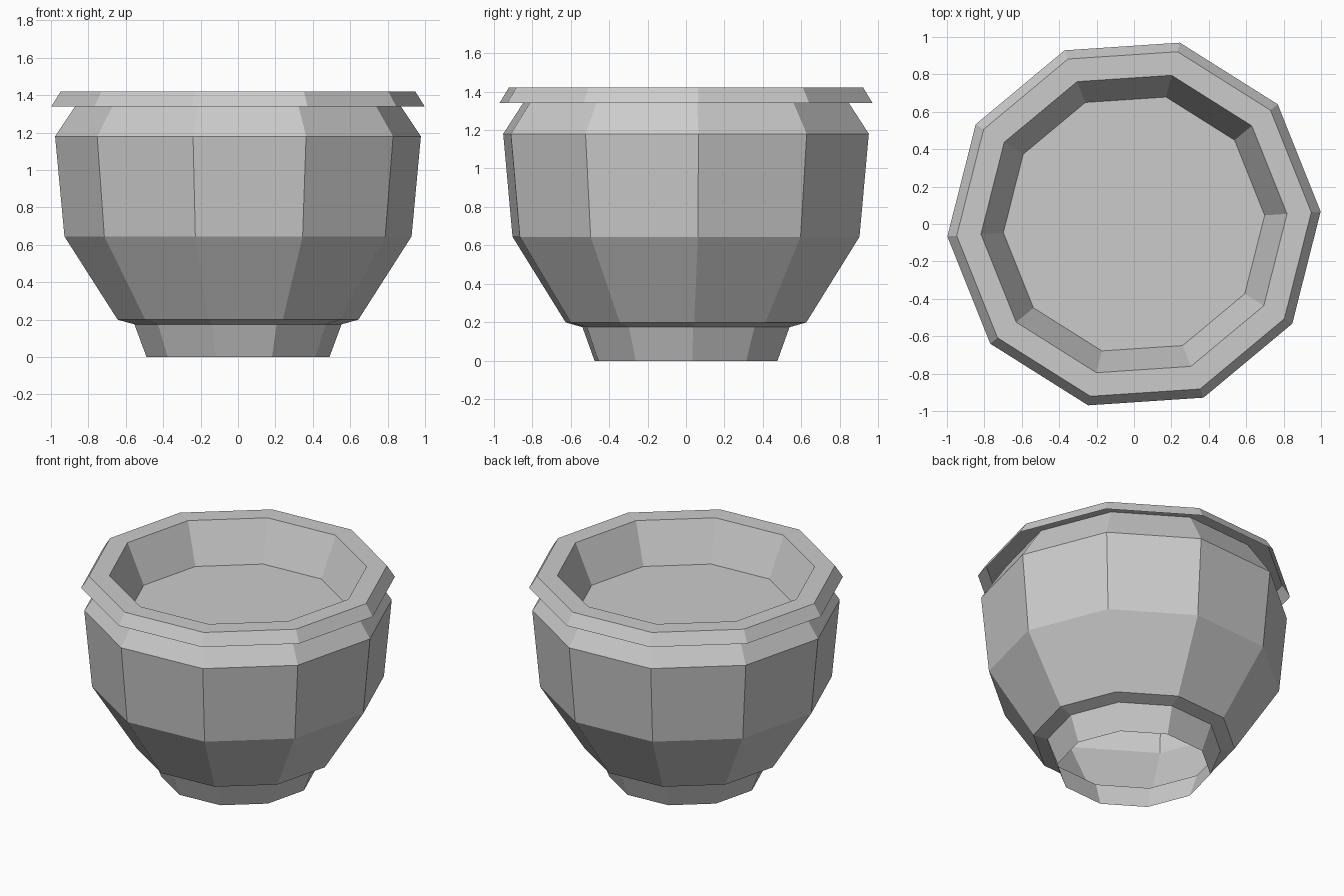
import bpy
import bmesh
from math import cos, sin, radians, tau

SIDES = 10
TURN = radians(3.8)

cube = bpy.data.objects.get("Cube")
if cube:
    bpy.data.objects.remove(cube, do_unlink=True)

# Single plain grey
grey = bpy.data.materials.new("plain_grey")
grey.use_nodes = True
colour = (0.6, 0.6, 0.6, 1)
grey.diffuse_color = colour
grey.node_tree.nodes["Principled BSDF"].inputs["Base Color"].default_value = colour


def lathe(name, profile, cap_end=False):
    """Spin (radius, height) points into an open ten-sided shell."""
    bm = bmesh.new()
    rings = []
    for r, z in profile:
        angles = [TURN + tau * i / SIDES for i in range(SIDES)]
        rings.append([bm.verts.new((r * cos(a), r * sin(a), z)) for a in angles])
    for low, high in zip(rings, rings[1:]):
        for i in range(SIDES):
            j = (i + 1) % SIDES
            bm.faces.new((low[i], low[j], high[j], high[i]))
    if cap_end:
        bm.faces.new(rings[-1])
    mesh = bpy.data.meshes.new(name)
    bm.to_mesh(mesh)
    bm.free()
    mesh.materials.append(grey)
    obj = bpy.data.objects.new(name, mesh)
    bpy.context.collection.objects.link(obj)
    return obj


# Foot, open underneath, with the narrow ledge above it
lathe("pot_foot", [(0.49, 0), (0.555, 0.175), (0.645, 0.2)])

# Flared bowl, upright wall and shoulder running up under the rim
lathe("pot_body", [(0.645, 0.2), (0.93, 0.645), (0.98, 1.18), (0.82, 1.42)])

# Overhanging lip and flat rim top
lathe("pot_rim", [(1.0, 1.34), (0.95, 1.42), (0.82, 1.42)])

# Sloped inner wall down to the flat fill
lathe("pot_inside", [(0.82, 1.42), (0.7, 1.15)], cap_end=True)
